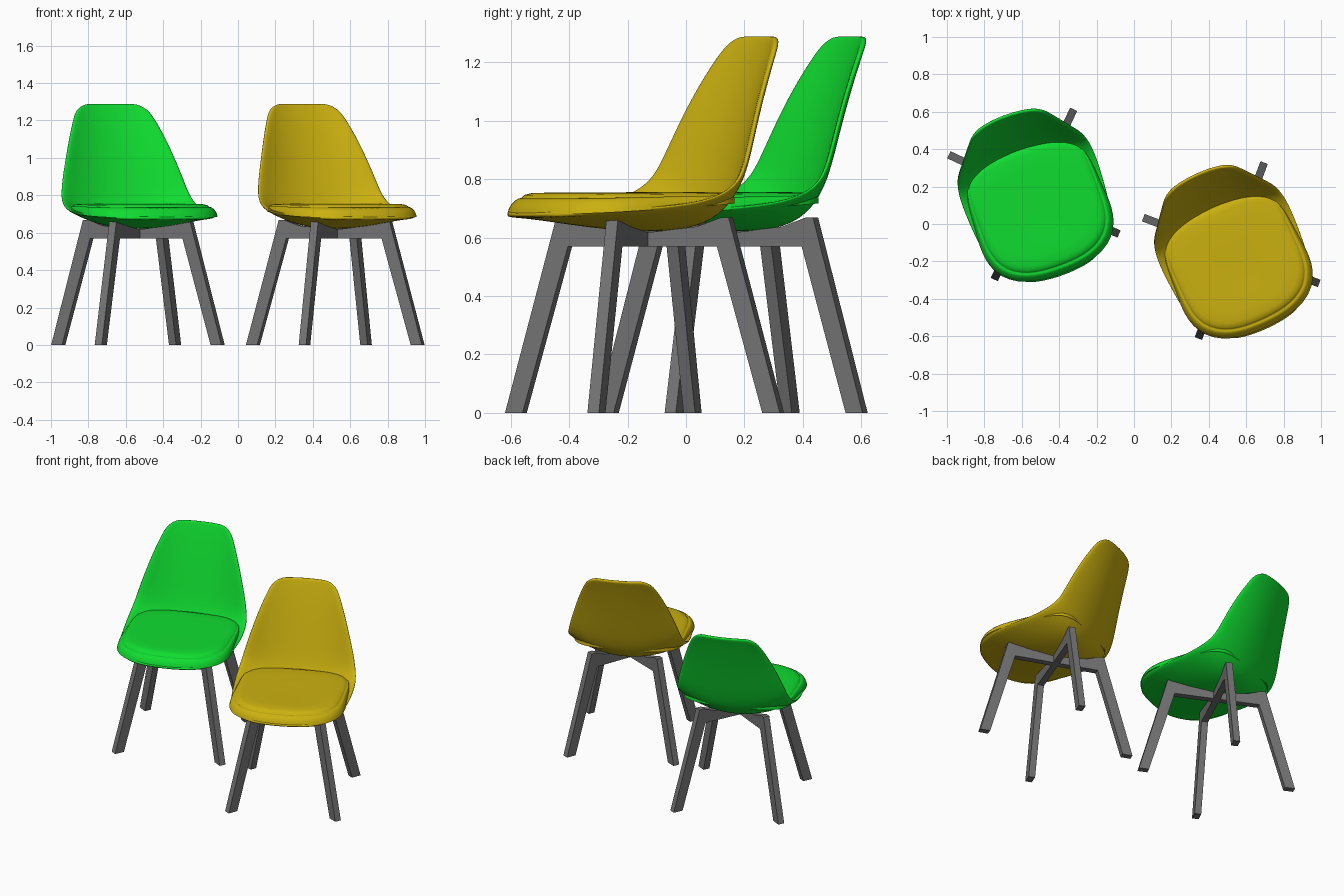
import bpy, math
from mathutils import Matrix, Vector

if "Cube" in bpy.data.objects:
    bpy.data.objects.remove(bpy.data.objects["Cube"])

# Shell stations, front lip to top: centre y, centre z, rim half-width, rim y, rim z
STATIONS = [
    (-.460, .678, .17, -.439, .680), (-.41, .675, .285, -.385, .683),
    (-.33, .665, .346, -.29, .690), (-.20, .645, .371, -.15, .700),
    (-.05, .630, .382, .00, .715), (.08, .630, .384, .10, .740),
    (.18, .645, .376, .165, .775), (.245, .70, .363, .205, .820),
    (.285, .80, .346, .235, .890), (.322, .92, .318, .268, .980),
    (.366, 1.06, .282, .313, 1.09), (.413, 1.20, .237, .368, 1.20),
    (.438, 1.268, .205, .405, 1.262), (.447, 1.288, .145, .43, 1.288)]

# Leg board outline in (radius, height), foot to centre of the cross
LEG = [(.502, 0), (.438, 0), (.272, .57), (0, .57), (0, .615),
       (.2, .638), (.285, .668), (.315, .668)]
LEG_WIDTH = .042


def make(name, verts, faces, place, mat):
    me = bpy.data.meshes.new(name)
    me.from_pydata(verts, [], faces)
    ob = bpy.data.objects.new(name, me)
    bpy.context.collection.objects.link(ob)
    ob.matrix_world = place
    me.materials.append(mat)
    return ob


def material(name, colour):
    mat = bpy.data.materials.new(name)
    mat.diffuse_color = colour
    mat.use_nodes = True
    mat.node_tree.nodes["Principled BSDF"].inputs["Base Color"].default_value = mat.diffuse_color
    return mat


def smooth(ob):
    for p in ob.data.polygons:
        p.use_smooth = True


def shell(name, place, mat):
    n = 10
    verts, faces = [], []
    for cy, cz, hx, ry, rz in STATIONS:
        for i in range(n + 1):
            s = 2 * i / n - 1
            k = abs(s) ** 2.2
            verts.append((hx * s, cy + (ry - cy) * k, cz + (rz - cz) * k))
    for j in range(len(STATIONS) - 1):
        for i in range(n):
            a = j * (n + 1) + i
            faces.append((a, a + 1, a + n + 2, a + n + 1))
    ob = make(name, verts, faces, place, mat)
    smooth(ob)
    sol = ob.modifiers.new("thickness", 'SOLIDIFY')
    sol.thickness = .02
    sol.offset = 0
    sub = ob.modifiers.new("smooth", 'SUBSURF')
    sub.levels = sub.render_levels = 2


def cushion(name, place, mat):
    n = 64
    # scale, drop below top: rolled front lip, seam groove, flat pad
    rings = [(1.12, .078), (1.105, .06), (1.08, .044), (1.04, .03), (1.005, .023),
             (.99, .027), (.975, .019), (.95, .011), (.88, .005), (.7, .003), (.3, .007)]
    verts, faces = [], []
    for sc, drop in rings:
        for i in range(n):
            a = 2 * math.pi * i / n
            c, s = math.cos(a), math.sin(a)
            e = 5 if s > 0 else 3.4
            r = (abs(c) ** e + abs(s) ** e) ** (-1 / e)
            x, y = .34 * r * c, -.08 + .33 * r * s
            t = min(1, max(0, (y + .41) / .65))
            k = sc if sc < 1 else 1 + (sc - 1) * max(0, 1.05 - t)
            y = -.08 + .33 * r * s * k
            x *= k
            y += (-.25 if s > 0 else .4) * x * x * abs(s)   # bowed ends
            verts.append((x, y, .757 - drop * (1 - .5 * t)))
    for j in range(len(rings) - 1):
        for i in range(n):
            k = (i + 1) % n
            faces.append((j * n + i, j * n + k, (j + 1) * n + k, (j + 1) * n + i))
    faces.append(tuple(range((len(rings) - 1) * n, len(rings) * n)))
    smooth(make(name, verts, faces, place, mat))


def leg(name, place, mat):
    n = len(LEG)
    w = LEG_WIDTH / 2
    verts = [(r, y, z) for y in (-w, w) for r, z in LEG]
    faces = [tuple(reversed(range(n))), tuple(range(n, 2 * n))]
    for i in range(n):
        k = (i + 1) % n
        faces.append((i, k, k + n, i + n))
    # outline runs clockwise seen from -y, so flip to face outward
    make(name, verts, [f[::-1] for f in faces], place, mat)


def chair(label, colour, centre, turn):
    mat = material(label + "_plastic", colour)
    place = Matrix.Translation(Vector(centre)) @ Matrix.Rotation(math.radians(turn), 4, 'Z')
    shell(label + "_seat_shell", place, mat)
    cushion(label + "_seat_cushion", place, mat)
    # four boards meeting in a cross under the seat
    for part, ang in (("back_right_leg", 45), ("back_left_leg", 135),
                      ("front_left_leg", 225), ("front_right_leg", 315)):
        leg(label + "_" + part, place @ Matrix.Rotation(math.radians(ang), 4, 'Z'), grey)


grey = material("dark_grey", (.17, .17, .17, 1))
chair("green", (.005, .72, .03, 1), (-.535, .158, 0), 20)
chair("yellow", (.60, .44, .005, 1), (.52, -.142, 0), 24.5)
